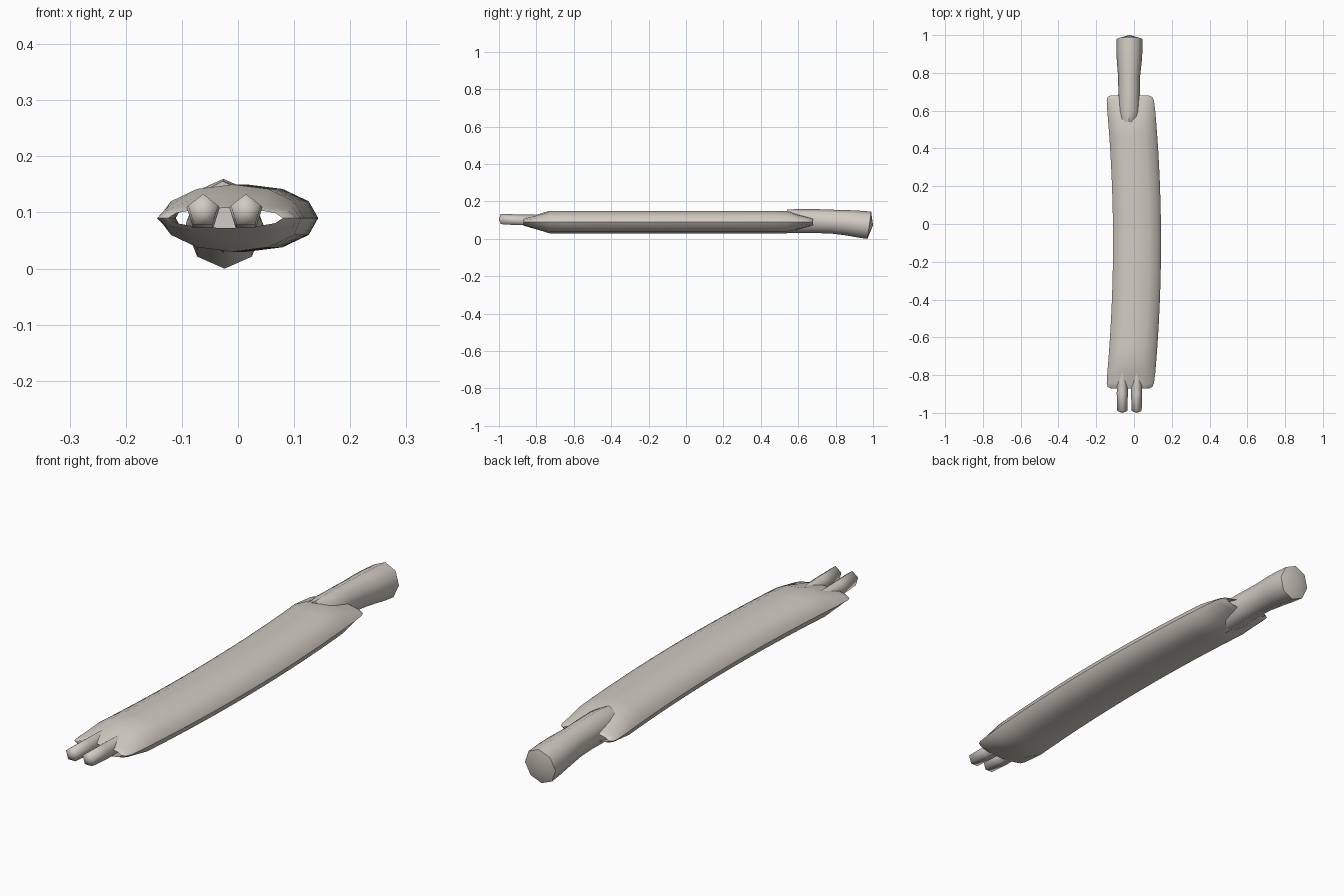
import bpy, bmesh
from math import sin, cos, pi, radians

cube = bpy.data.objects.get("Cube")
if cube:
    bpy.data.objects.remove(cube, do_unlink=True)

mat = bpy.data.materials.new("warm_grey")
mat.use_nodes = True
colour = (0.64, 0.60, 0.54, 1)
mat.diffuse_color = colour
mat.node_tree.nodes["Principled BSDF"].inputs["Base Color"].default_value = colour


def loft(name, rings, sides, caps=(), tilt=0.0, angle=50):
    """Skin rings given as (y, x, z, half width, half height); caps give end bulges."""
    bm = bmesh.new()
    loops = []
    for i, (y, x, z, rx, rz) in enumerate(rings):
        lean = tilt if i == len(rings) - 1 else 0
        loops.append([bm.verts.new((x + rx * sin(2 * pi * k / sides),
                                    y + lean * cos(2 * pi * k / sides),
                                    z + rz * cos(2 * pi * k / sides)))
                      for k in range(sides)])
    for a, b in zip(loops, loops[1:]):
        for k in range(sides):
            n = (k + 1) % sides
            bm.faces.new((a[k], a[n], b[n], b[k]))
    for idx, bulge in caps:
        y, x, z = rings[idx][:3]
        tip = bm.verts.new((x, y + bulge, z))
        for k in range(sides):
            bm.faces.new((loops[idx][k], loops[idx][(k + 1) % sides], tip))
    bmesh.ops.recalc_face_normals(bm, faces=bm.faces[:])
    mesh = bpy.data.meshes.new(name)
    bm.to_mesh(mesh)
    bm.free()
    mesh.materials.append(mat)
    ob = bpy.data.objects.new(name, mesh)
    bpy.context.collection.objects.link(ob)
    bpy.ops.object.select_all(action='DESELECT')
    ob.select_set(True)
    bpy.context.view_layer.objects.active = ob
    bpy.ops.object.shade_smooth_by_angle(angle=radians(angle))
    return ob


# Curved flattened sleeve, open at both ends, which are pinched flat
MID = -0.095
HALF = 0.775


def sleeve_ring(t, rx=0.127, rz=0.06):
    return (MID + HALF * t, 0.016 - 0.038 * t * t, 0.09, rx, rz)


FULL = 0.82
middle = [sleeve_ring(FULL * (i / 8 - 1)) for i in range(17)]
end = [(0.90, 0.127, 0.041), (0.965, 0.125, 0.027), (0.99, 0.118, 0.021), (1.0, 0.102, 0.018)]
front = [sleeve_ring(-t, rx, rz) for t, rx, rz in reversed(end)]
back = [sleeve_ring(t, rx, rz) for t, rx, rz in end]
loft("sleeve", front + middle + back, 12)

# Thick handle flaring towards its rounded end
loft("handle", [
    (0.54, -0.027, 0.094, 0.050, 0.062),
    (0.60, -0.026, 0.095, 0.060, 0.065),
    (0.70, -0.026, 0.095, 0.057, 0.064),
    (0.78, -0.026, 0.092, 0.058, 0.064),
    (0.86, -0.025, 0.086, 0.066, 0.068),
    (0.92, -0.024, 0.079, 0.069, 0.072),
    (0.98, -0.024, 0.073, 0.069, 0.073),
], 8, caps=((0, 0), (-1, 0.02)), tilt=0.01)

# Pair of five-sided prongs at the front
for name, x in (("right_prong", -0.062), ("left_prong", 0.014)):
    loft(name, [
        (-0.99, x, 0.103, 0.028, 0.030),
        (-0.90, x, 0.099, 0.031, 0.032),
        (-0.76, x, 0.097, 0.029, 0.031),
    ], 5, caps=((0, -0.01), (-1, 0)), angle=75)
